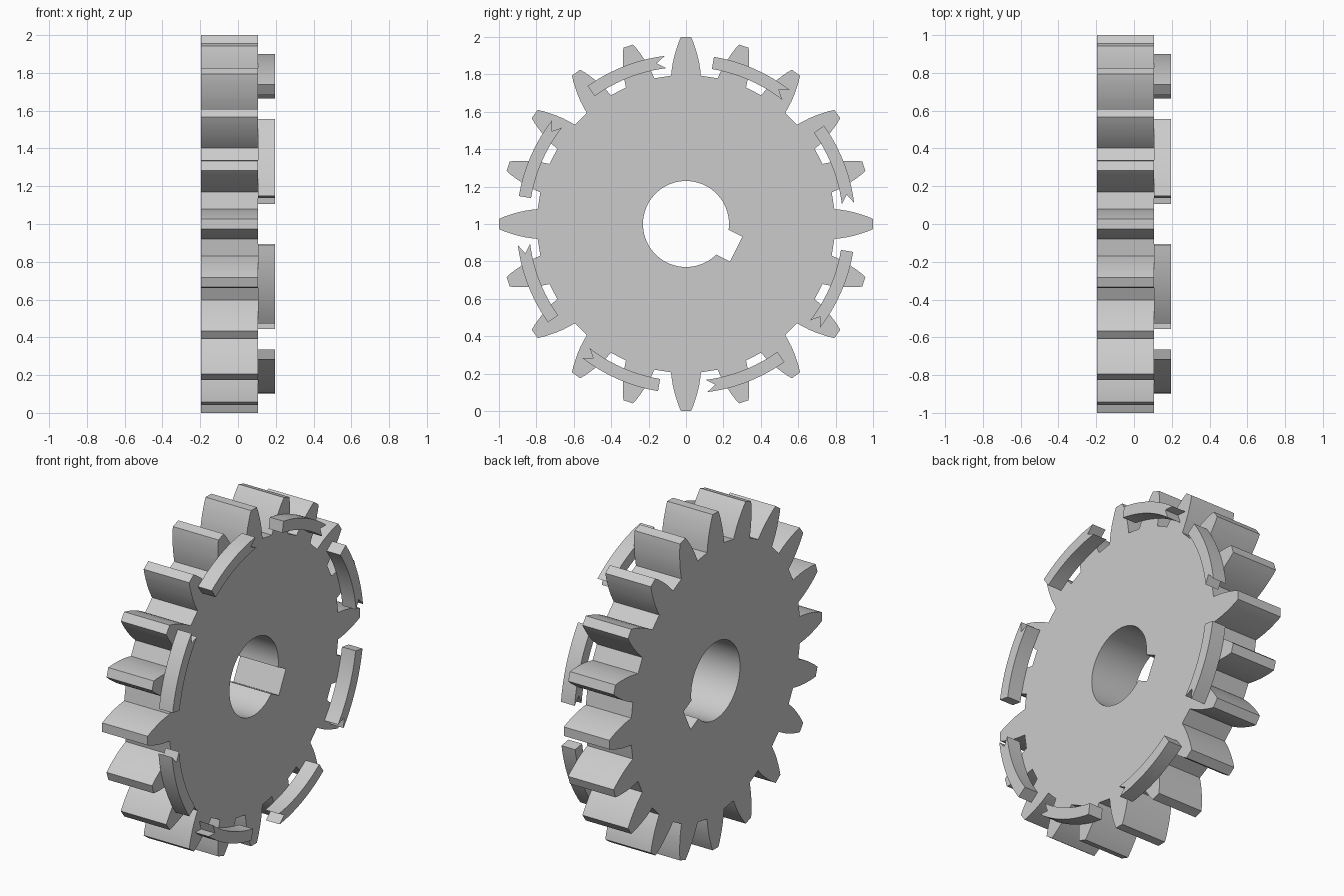
import bpy
import bmesh
from math import sin, cos, asin, pi, radians

cube = bpy.data.objects.get("Cube")
if cube:
    bpy.data.objects.remove(cube, do_unlink=True)

TEETH = 20
BACK, FACE, FRONT = -0.195, 0.105, 0.195

grey = bpy.data.materials.new("plain grey")
colour = (0.6, 0.6, 0.6, 1)
grey.diffuse_color = colour
grey.use_nodes = True
grey.node_tree.nodes["Principled BSDF"].inputs["Base Color"].default_value = colour


def turned(d, w, angle):
    """Point d outward and w sideways, turned from the top towards +y."""
    return (d * sin(angle) + w * cos(angle), 1 + d * cos(angle) - w * sin(angle))


def plate(name, loops, x0, x1):
    """Fill closed (y, z) outlines, inner ones as holes, and extrude along x."""
    bm = bmesh.new()
    edges = []
    for loop in loops:
        verts = [bm.verts.new((x0, y, z)) for y, z in loop]
        edges += [bm.edges.new((v, verts[i - 1])) for i, v in enumerate(verts)]
    bmesh.ops.triangle_fill(bm, edges=edges, use_beauty=True, normal=(1, 0, 0))
    result = bmesh.ops.extrude_face_region(bm, geom=bm.faces[:], use_keep_orig=True)
    moved = [g for g in result["geom"] if isinstance(g, bmesh.types.BMVert)]
    bmesh.ops.translate(bm, verts=moved, vec=(x1 - x0, 0, 0))
    bmesh.ops.recalc_face_normals(bm, faces=bm.faces[:])
    mesh = bpy.data.meshes.new(name)
    bm.to_mesh(mesh)
    bm.free()
    mesh.materials.append(grey)
    obj = bpy.data.objects.new(name, mesh)
    bpy.context.collection.objects.link(obj)
    bpy.ops.object.select_all(action="DESELECT")
    obj.select_set(True)
    bpy.context.view_layer.objects.active = obj
    bpy.ops.object.shade_smooth_by_angle(angle=radians(20))
    return obj


# Toothed rim: curved flanks with a flat tip, straight roots between teeth
flank = [(0.793, 0.08), (0.82, 0.077), (0.86, 0.071), (0.90, 0.062),
         (0.94, 0.050), (0.97, 0.040), (1.0, 0.027)]
tooth = [(d, -w) for d, w in flank] + flank[::-1]
rim = [turned(d, w, 2 * pi * i / TEETH) for i in range(TEETH) for d, w in tooth]

# Round bore with a square keyway
BORE, KEY_HALF, KEY_DEPTH = 0.23, 0.074, 0.30
key_angle = radians(116.6)
gap = asin(KEY_HALF / BORE)
steps = 64
bore = [turned(BORE, 0, key_angle + gap + (2 * pi - 2 * gap) * i / steps)
        for i in range(steps + 1)]
bore += [turned(KEY_DEPTH, -KEY_HALF, key_angle), turned(KEY_DEPTH, KEY_HALF, key_angle)]
plate("gear_wheel", [rim, bore], BACK, FACE)

# Raised curved strips, each with one square end and one notched end
INNER, OUTER, START, END, NOTCH = 0.84, 0.906, 9.5, 37.8, 34.6
for k in range(8):
    span = [radians(45 * k + START + (END - START) * i / 12) for i in range(13)]
    strip = [turned(OUTER, 0, a) for a in span]
    strip.append(turned((INNER + OUTER) / 2, 0, radians(45 * k + NOTCH)))
    strip += [turned(INNER, 0, a) for a in reversed(span)]
    plate(f"raised_strip_{k + 1}", [strip], FACE, FRONT)
